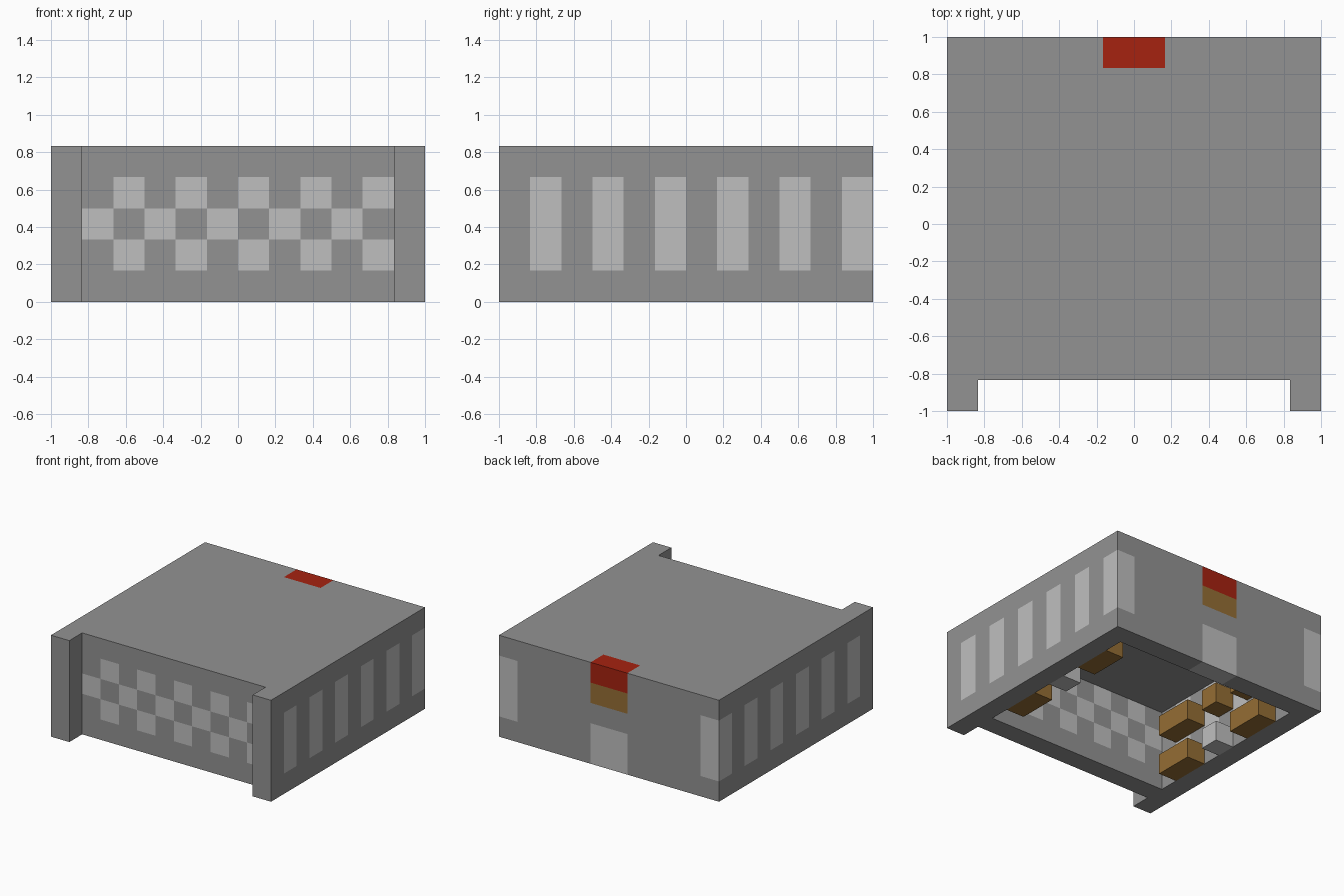
import bpy
import bmesh
from mathutils import Vector

if "Cube" in bpy.data.objects:
    bpy.data.objects.remove(bpy.data.objects["Cube"], do_unlink=True)

U = 1 / 6          # edge of one building block
HALF, TALL = 6, 5  # half width and height, in blocks


def make_material(name, rgb):
    mat = bpy.data.materials.new(name)
    mat.use_nodes = True
    mat.diffuse_color = (*rgb, 1)
    mat.node_tree.nodes["Principled BSDF"].inputs["Base Color"].default_value = (*rgb, 1)
    return mat


STONE, PALE, WOOD, RED = range(4)
MATERIALS = [
    make_material("stone grey", (0.29, 0.29, 0.29)),
    make_material("pale grey", (0.52, 0.52, 0.52)),
    make_material("wood brown", (0.30, 0.155, 0.035)),
    make_material("signal red", (0.38, 0.016, 0.005)),
]


def add_object(name, bm, materials):
    mesh = bpy.data.meshes.new(name)
    bm.to_mesh(mesh)
    bm.free()
    for mat in materials:
        mesh.materials.append(mat)
    bpy.context.scene.collection.objects.link(bpy.data.objects.new(name, mesh))


# Hull shape: closed roof, open floor, recessed front between two pillars
def part_of(i, j, k):
    if not (-HALF <= i < HALF and -HALF <= j < HALF and 0 <= k < TALL):
        return None
    inside = -HALF < i < HALF - 1
    if inside and (j == -HALF or (-HALF + 1 < j < HALF - 1 and k < TALL - 1)):
        return None
    if k == TALL - 1:
        return "roof"
    if not inside:
        return "left_wall" if i > 0 else "right_wall"
    return "front_wall" if j < 0 else "back_wall"


# Hull colours: striped sides, checkered front, door and lamp at the back
def colour_of(i, j, k):
    window_row = 0 < k < TALL - 1
    if i in (-HALF, HALF - 1):
        return PALE if window_row and j % 2 else STONE
    if j == -HALF + 1 and window_row and (i + k) % 2:
        return PALE
    if j == HALF - 1 and i in (-1, 0):
        return (PALE, PALE, STONE, WOOD, RED)[k]
    return STONE


AXES = [Vector(a) for a in ((1, 0, 0), (0, 1, 0), (0, 0, 1))]


# Build each hull part from the exposed block faces only
def build_hull_part(name):
    bm = bmesh.new()
    for i in range(-HALF, HALF):
        for j in range(-HALF, HALF):
            for k in range(TALL):
                if part_of(i, j, k) != name:
                    continue
                centre = Vector((i + 0.5, j + 0.5, k + 0.5))
                for a in range(3):
                    for sign in (-1, 1):
                        n = AXES[a] * sign
                        if part_of(i + int(n.x), j + int(n.y), k + int(n.z)):
                            continue
                        s, t = AXES[(a + 1) % 3], AXES[(a + 2) % 3] * sign
                        loop = (-s - t, s - t, s + t, t - s)
                        face = bm.faces.new(
                            [bm.verts.new((centre + (n + c) / 2) * U) for c in loop])
                        face.material_index = colour_of(i, j, k)
    bmesh.ops.remove_doubles(bm, verts=bm.verts, dist=U / 100)
    add_object(name, bm, MATERIALS)


for part in ("roof", "front_wall", "back_wall", "left_wall", "right_wall"):
    build_hull_part(part)


# Furniture along both side walls
def furniture(name, side, y, z, length, colour):
    bm = bmesh.new()
    bmesh.ops.create_cube(bm, size=U)
    bmesh.ops.scale(bm, vec=(1, length, 1), verts=bm.verts)
    centre = Vector((side * (HALF - 1.5), y + length / 2, z + 0.5)) * U
    bmesh.ops.translate(bm, vec=centre, verts=bm.verts)
    add_object(name, bm, [MATERIALS[colour]])


for label, side in (("left", 1), ("right", -1)):
    for place, y in (("front", -3), ("rear", 2)):
        for level, z in (("lower", 0), ("upper", 2)):
            furniture(f"{label}_{place}_{level}_bunk", side, y, z, 2, WOOD)
    furniture(f"{label}_cabinet", side, 0, 0, 1, PALE)
    furniture(f"{label}_shelf", side, 0, 2, 1, WOOD)
